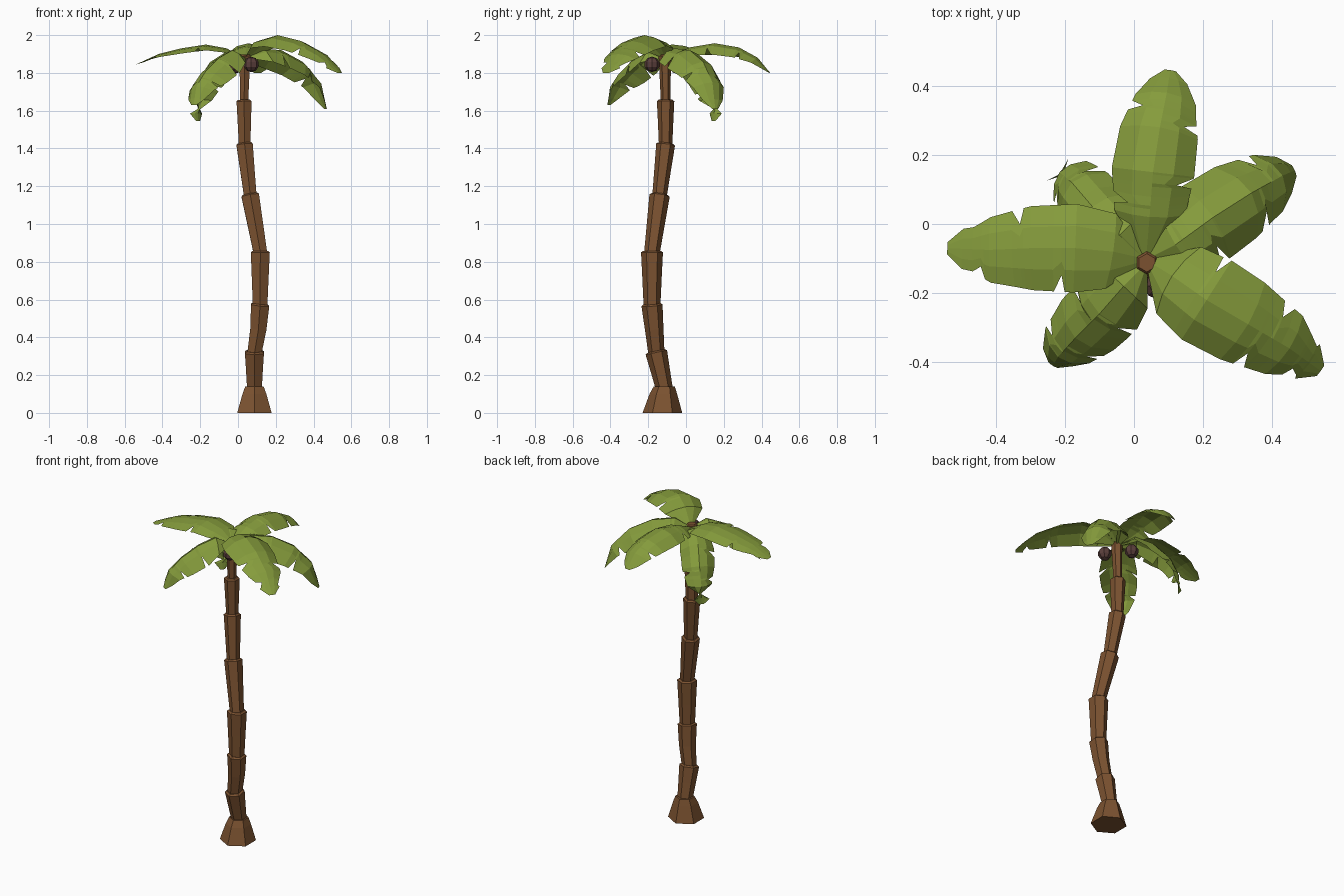
import bpy, bmesh, math
from mathutils import Vector

if "Cube" in bpy.data.objects:
    bpy.data.objects.remove(bpy.data.objects["Cube"])


def material(name, rgb):
    m = bpy.data.materials.new(name)
    m.diffuse_color = (*rgb, 1)
    m.use_nodes = True
    m.node_tree.nodes["Principled BSDF"].inputs["Base Color"].default_value = m.diffuse_color
    return m


BARK = material("bark brown", (0.2, 0.085, 0.03))
LEAF = material("leaf green", (0.235, 0.33, 0.045))
NUT = material("nut dark brown", (0.105, 0.05, 0.045))


def make_object(name, bm, mat):
    me = bpy.data.meshes.new(name)
    bm.to_mesh(me)
    bm.free()
    me.materials.append(mat)
    ob = bpy.data.objects.new(name, me)
    bpy.context.collection.objects.link(ob)
    return ob


# Hexagonal loft through (x, y, z, radius) rings, tilted along the path
def loft(name, rings, axis):
    bm = bmesh.new()
    q = Vector((0, 0, 1)).rotation_difference(axis.normalized())
    loops = []
    for x, y, z, r in rings:
        loops.append([bm.verts.new(Vector((x, y, z)) + q @ Vector(
            (r * math.sin(k * math.pi / 3), -r * math.cos(k * math.pi / 3), 0))) for k in range(6)])
    for a, b in zip(loops, loops[1:]):
        for k in range(6):
            bm.faces.new((a[k], a[(k + 1) % 6], b[(k + 1) % 6], b[k]))
    bm.faces.new(loops[0][::-1])
    bm.faces.new(loops[-1])
    return make_object(name, bm, BARK)


# Trunk: flared foot, then stacked segments that widen upward
UP = Vector((0, 0, 1))
loft("trunk_foot", [(.087, -.125, 0, .105), (.087, -.12, .1, .073), (.087, -.115, .14, .056)], UP)
joints = [(.087, -.115, .13, .05), (.087, -.157, .32, .058), (.117, -.18, .57, .056),
          (.118, -.18, .85, .058), (.065, -.14, 1.15, .054), (.035, -.108, 1.42, .05),
          (.032, -.108, 1.65, .046), (.037, -.112, 1.89, .033)]
for i, (a, b) in enumerate(zip(joints, joints[1:])):
    mid = [(p + q) / 2 for p, q in zip(a[:3], b[:3])]
    mid[0] += .006 if i == 1 else 0
    ax = Vector(b[:3]) - Vector(a[:3])
    low = Vector(a[:3]) - ax.normalized() * .012
    cap = Vector(b[:3]) + ax.normalized() * .008
    loft(f"trunk_segment_{i + 1}", [(*low, b[3] * .76), (*mid, b[3] * .88), b, (*cap, b[3] * .8)], ax)


def lerp_path(pts, t):
    s = min(max(t, 0), 1) * (len(pts) - 1)
    i = min(int(s), len(pts) - 2)
    return pts[i].lerp(pts[i + 1], s - i)


WIDTH = [Vector((w, 0, 0)) for w in (.12, .86, 1, .95, .74, .14)]


# Leaf: arched strip along a rib, with torn notches on either edge
def leaf(name, rib, half, droop, cuts_left, cuts_right):
    rib = [Vector(p) for p in rib]
    rows = {k / 5: (1, 1) for k in range(6)}
    rows[.93] = (1.3, 1.3)
    for cuts, sides in ((cuts_left, (.62, 1)), (cuts_right, (1, .62))):
        for t in cuts:
            rows[t - .015] = (1, 1)
            rows[t] = sides
            rows[t + .04] = (1, 1)
    bm = bmesh.new()
    grid = []
    for t in sorted(rows):
        tan = (lerp_path(rib, t + .12) - lerp_path(rib, t - .12)).normalized()
        side = tan.cross(UP).normalized()
        nor = side.cross(tan)
        w = lerp_path(WIDTH, t).x
        row = []
        for u in (-1, -.5, 0, .5, 1):
            v = u * w * (rows[t][0] if u < 0 else rows[t][1])
            row.append(bm.verts.new(lerp_path(rib, t) + side * v * half - nor * droop * v * v))
        grid.append(row)
    for a, b in zip(grid, grid[1:]):
        for j in range(4):
            bm.faces.new((a[j], a[j + 1], b[j + 1], b[j]))
    make_object(name, bm, LEAF)


leaf("leaf_back", [(.035, -.1, 1.88), (.045, .02, 1.935), (.055, .15, 1.957), (.075, .28, 1.935),
                   (.095, .38, 1.88), (.105, .445, 1.8)], .12, .06, [.25, .72], [.35, .64])
leaf("leaf_left", [(.03, -.1, 1.88), (-.06, -.08, 1.93), (-.17, -.07, 1.95), (-.3, -.07, 1.93),
                   (-.42, -.075, 1.9), (-.54, -.07, 1.845)], .128, .03, [.46, .84], [.65])
leaf("leaf_front_right", [(.045, -.11, 1.88), (.11, -.15, 1.97), (.21, -.22, 2.0), (.33, -.29, 1.97),
                          (.45, -.36, 1.9), (.54, -.425, 1.8)], .135, .06, [.36, .72], [.67, .88])
leaf("leaf_back_right", [(.04, -.1, 1.88), (.12, -.06, 1.93), (.23, .02, 1.92), (.34, .09, 1.86),
                         (.43, .14, 1.75), (.465, .155, 1.61)], .125, .1, [.24, .74], [.35, .66])
leaf("leaf_back_left", [(.03, -.1, 1.88), (-.04, -.03, 1.92), (-.12, .05, 1.87), (-.18, .12, 1.77),
                        (-.215, .15, 1.66), (-.21, .145, 1.545)], .1, .07, [.45, .74], [.65])
leaf("leaf_front_left", [(.03, -.12, 1.88), (-.03, -.18, 1.92), (-.1, -.26, 1.88), (-.17, -.33, 1.81),
                         (-.22, -.385, 1.73), (-.235, -.41, 1.63)], .11, .09, [.42, .7], [.46, .75])

# Nuts under the crown
for i, pos in enumerate([(.07, -.18, 1.845), (-.02, -.045, 1.835)]):
    bm = bmesh.new()
    bmesh.ops.create_uvsphere(bm, u_segments=8, v_segments=5, radius=.041)
    make_object(f"nut_{i + 1}", bm, NUT).location = pos
